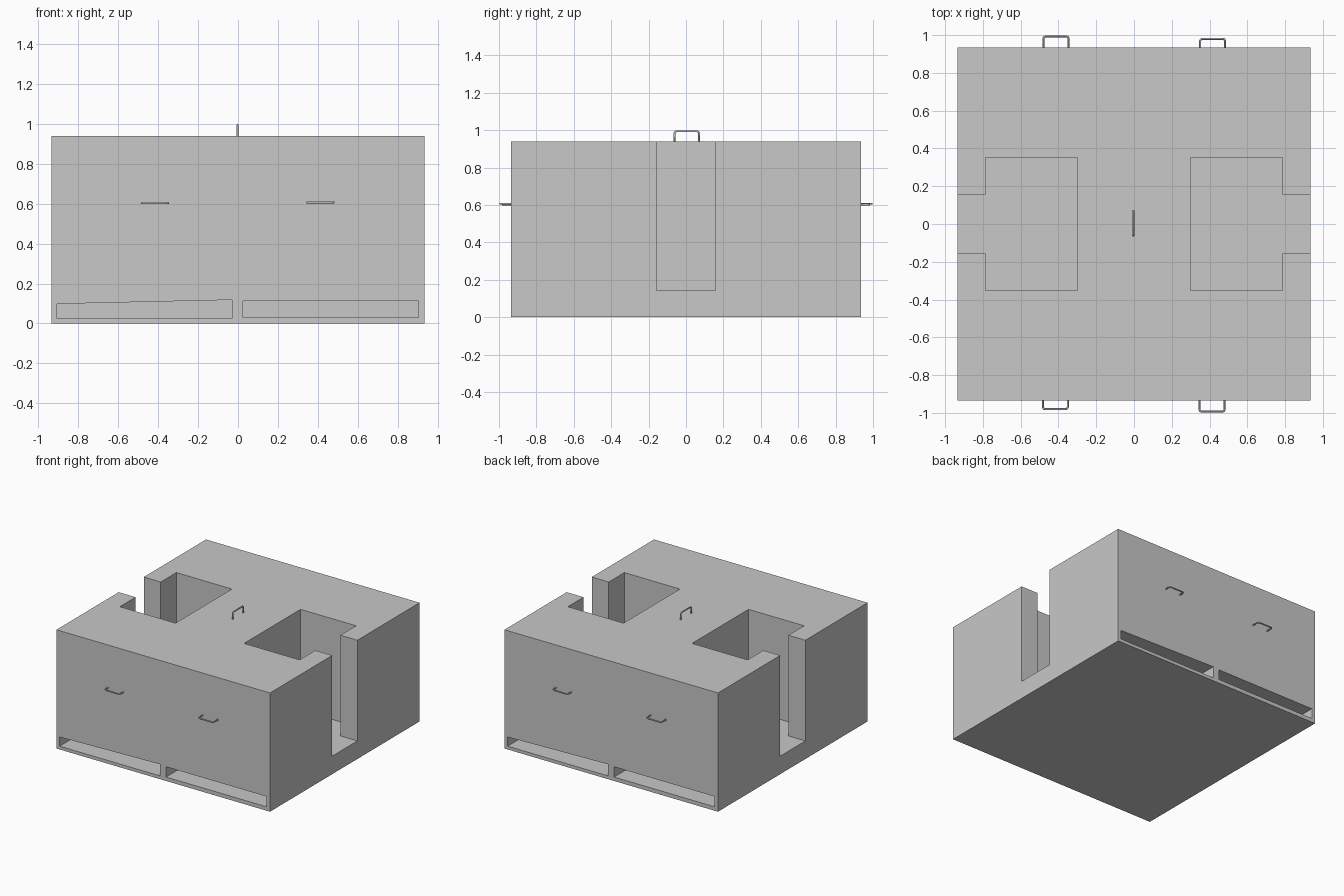
import bpy, bmesh, math
from mathutils import Vector, Matrix

if "Cube" in bpy.data.objects:
    bpy.data.objects.remove(bpy.data.objects["Cube"])

grey = bpy.data.materials.new("light grey")
grey.diffuse_color = (0.58, 0.58, 0.58, 1)
grey.use_nodes = True
grey.node_tree.nodes["Principled BSDF"].inputs["Base Color"].default_value = grey.diffuse_color
TOP, HALF = 0.94, 0.935


def prism(name, outline, vec):
    """Extrude a flat outline of 3D points along vec."""
    bm = bmesh.new()
    face = bm.faces.new([bm.verts.new(p) for p in outline])
    ext = bmesh.ops.extrude_face_region(bm, geom=[face])
    bmesh.ops.translate(bm, vec=vec, verts=[g for g in ext["geom"] if isinstance(g, bmesh.types.BMVert)])
    bmesh.ops.recalc_face_normals(bm, faces=bm.faces)
    mesh = bpy.data.meshes.new(name)
    bm.to_mesh(mesh)
    bm.free()
    ob = bpy.data.objects.new(name, mesh)
    mesh.materials.append(grey)
    bpy.context.collection.objects.link(ob)
    return ob


def cut(target, cutter):
    mod = target.modifiers.new(cutter.name, "BOOLEAN")
    mod.operation, mod.solver, mod.object = "DIFFERENCE", "EXACT", cutter
    bpy.context.view_layer.objects.active = target
    bpy.ops.object.modifier_apply(modifier=mod.name)
    bpy.data.objects.remove(cutter, do_unlink=True)


def handle(name, centre, along, out, reach, turn=0):
    """Bent-rod U handle with rounded corners."""
    c, a, o, r = Vector(centre), Vector(along), Vector(out), 0.012
    w = 0.066
    pts = [c - a * w - o * 0.02]
    for s, order in ((-1, (0, 1, 2, 3)), (1, (3, 2, 1, 0))):
        for k in order:
            t = math.radians(30 * k)
            pts.append(c + a * s * (w - r + r * math.cos(t)) + o * (reach - r + r * math.sin(t)))
    pts.append(c + a * w - o * 0.02)
    curve = bpy.data.curves.new(name, "CURVE")
    curve.dimensions = "3D"
    curve.bevel_depth, curve.bevel_resolution, curve.use_fill_caps = 0.0055, 1, True
    sp = curve.splines.new("POLY")
    sp.points.add(len(pts) - 1)
    rot = Matrix.Rotation(turn, 4, "Z")
    for p, q in zip(sp.points, pts):
        p.co = (*(rot @ q), 1)
    curve.materials.append(grey)
    ob = bpy.data.objects.new(name, curve)
    bpy.context.collection.objects.link(ob)


# Main block
block = prism("block", [(-HALF, -HALF, 0), (HALF, -HALF, 0), (HALF, HALF, 0), (-HALF, HALF, 0)], (0, 0, TOP))

# Opposite halves repeat with a half turn
for side, turn in (("front", 0), ("back", math.pi)):
    rot = Matrix.Rotation(turn, 4, "Z")
    # T-shaped well opening through the side wall
    tee = [(0.30, -0.353), (0.787, -0.353), (0.787, -0.157), (1.0, -0.157),
           (1.0, 0.157), (0.787, 0.157), (0.787, 0.353), (0.30, 0.353)]
    cut(block, prism("well_cutter", [rot @ Vector((x, y, 0.143)) for x, y in tee], (0, 0, 1)))
    # Low fork slots, one with a sloping roof
    slots = [[(-0.907, 0.026), (-0.03, 0.026), (-0.03, 0.118), (-0.907, 0.098)],
             [(0.025, 0.031), (0.905, 0.031), (0.905, 0.112), (0.025, 0.112)]]
    for slot in slots:
        cut(block, prism("slot_cutter", [rot @ Vector((x, -1, z)) for x, z in slot],
                         rot @ Vector((0, 0.98, 0))))
    # Two lifting handles on the wall
    handle(side + "_left_handle", (-0.416, -HALF, 0.603), (1, 0, 0), (0, -1, 0), 0.045, turn)
    handle(side + "_right_handle", (0.413, -HALF, 0.607), (1, 0, 0), (0, -1, 0), 0.058, turn)

# Handle on the roof
handle("top_handle", (-0.003, 0.004, TOP), (0, 1, 0), (0, 0, 1), 0.054)
